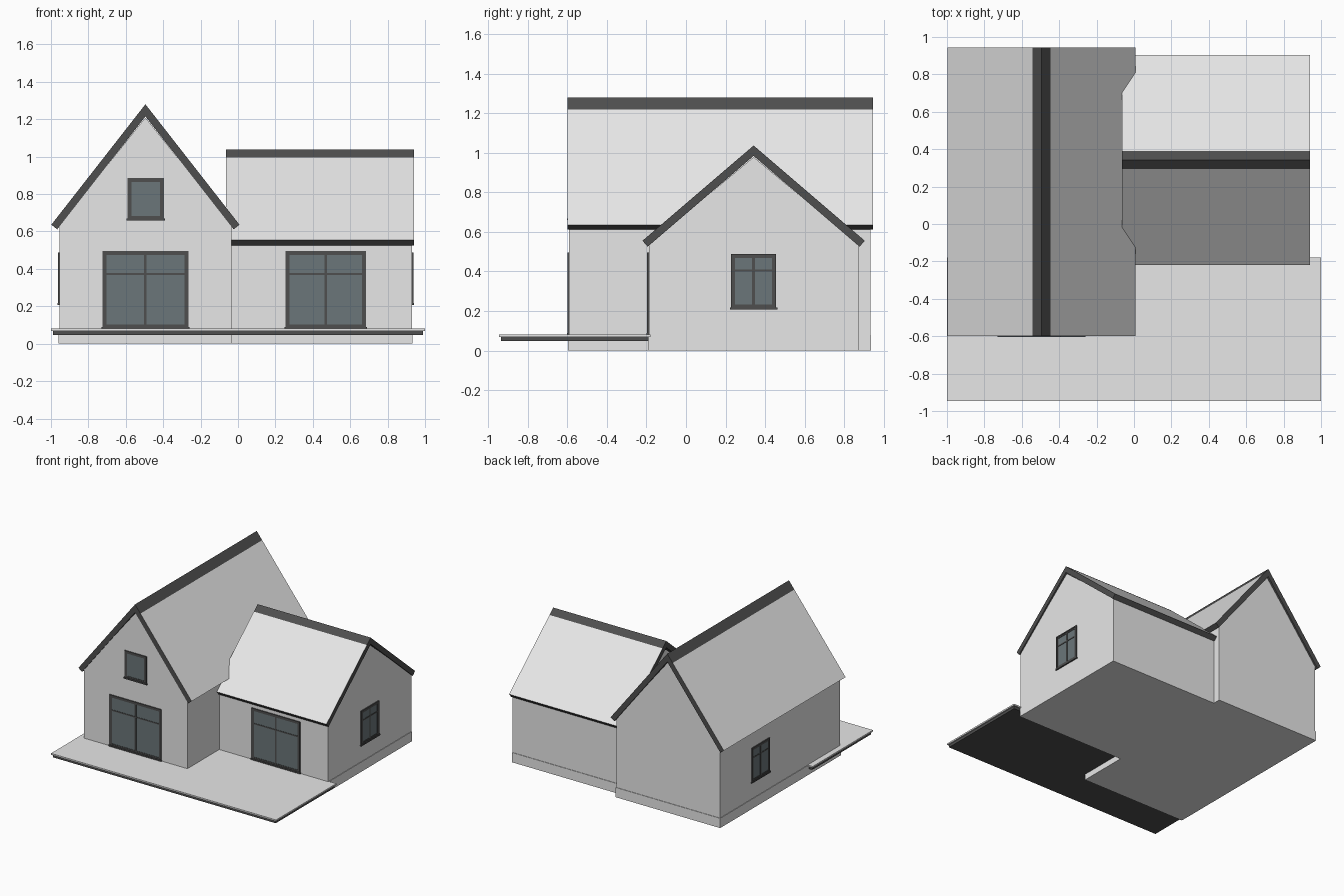
import bpy, bmesh, math
from mathutils import Matrix, Vector

if "Cube" in bpy.data.objects:
    bpy.data.objects.remove(bpy.data.objects["Cube"], do_unlink=True)


def material(name, r, g, b):
    m = bpy.data.materials.new(name)
    m.use_nodes = True
    m.diffuse_color = (r, g, b, 1)
    m.node_tree.nodes["Principled BSDF"].inputs["Base Color"].default_value = (r, g, b, 1)
    return m


PALE = material("pale grey", 0.8, 0.8, 0.8)
DARK = material("dark trim", 0.077, 0.077, 0.077)
GLASS = material("window glass", 0.147, 0.182, 0.193)


def finish(name, bm, mats):
    bmesh.ops.recalc_face_normals(bm, faces=bm.faces)
    mesh = bpy.data.meshes.new(name)
    bm.to_mesh(mesh)
    bm.free()
    for m in mats:
        mesh.materials.append(m)
    ob = bpy.data.objects.new(name, mesh)
    bpy.context.collection.objects.link(ob)
    return ob


def add_box(bm, lo, hi, mat=0):
    lo, hi = Vector(lo), Vector(hi)
    m = Matrix.Translation((lo + hi) / 2) @ Matrix.Diagonal((*(hi - lo), 1))
    verts = bmesh.ops.create_cube(bm, size=1, matrix=m)["verts"]
    for f in {f for v in verts for f in v.link_faces}:
        f.material_index = mat


def box(name, lo, hi, mat):
    bm = bmesh.new()
    add_box(bm, lo, hi)
    return finish(name, bm, [mat])


def prism(profile, axis, start, end):
    """Extrude a (across, height) profile along the ridge axis."""
    bm = bmesh.new()
    rings = []
    for d in (start, end):
        rings.append([bm.verts.new((u, d, z) if axis == "y" else (d, u, z)) for u, z in profile])
    n = len(profile)
    for i in range(n):
        j = (i + 1) % n
        bm.faces.new((rings[0][i], rings[0][j], rings[1][j], rings[1][i]))
    for r in rings:
        bm.faces.new(r)
    bmesh.ops.recalc_face_normals(bm, faces=bm.faces)
    return bm


def wing(name, axis, mid, half, walls, roof, apex, slope, reach):
    thick = 0.04
    cos = 1 / math.hypot(1, slope)
    sin = slope * cos
    inner = apex - thick / cos

    # Gabled walls, tucked just under the roof
    eave = inner - slope * half + 0.008
    top = inner - 0.006
    outline = [(mid - half, 0.03), (mid + half, 0.03), (mid + half, eave),
               (mid, top), (mid - half, eave)]
    finish(name + "_walls", prism(outline, axis, *walls), [PALE])

    # Plinth standing slightly proud of the walls
    p = 0.004
    u0, u1 = mid - half - p, mid + half + p
    d0, d1 = walls[0] - p, walls[1] + p
    if axis == "y":
        box(name + "_plinth", (u0, d0, 0), (u1, d1, 0.078), PALE)
    else:
        box(name + "_plinth", (d0, u0, 0), (d1, u1, 0.078), PALE)

    # Folded roof slab: pale slopes, dark ridge strip, edges and underside
    cap = 0.048
    tip = apex - slope * reach
    right = [(reach, tip), (cap, apex - slope * cap)]
    low = (reach - thick * sin, tip - thick * cos)
    shape = right + [(0, apex)] + [(-u, z) for u, z in reversed(right)]
    shape += [(-low[0], low[1]), (0, inner), low]
    bm = prism([(mid + u, z) for u, z in shape], axis, *roof)
    for f in bm.faces:
        sloped = f.normal.z > 0.3
        below_cap = f.calc_center_median().z < apex - slope * cap
        f.material_index = 0 if sloped and below_cap else 1
    finish(name + "_roof", bm, [PALE, DARK])


def frame(bm, w, z0, z1, t, depth):
    add_box(bm, (-w, -depth, z0), (-w + t, 0.01, z1))
    add_box(bm, (w - t, -depth, z0), (w, 0.01, z1))
    add_box(bm, (-w + t, -depth, z0), (w - t, 0.01, z0 + t))
    add_box(bm, (-w + t, -depth, z1 - t), (w - t, 0.01, z1))


def window(name, place, angle, width, z0, z1, transom=None):
    """Casing, sash, bars, pane and sill; faces -y before turning."""
    bm = bmesh.new()
    w, t = width / 2, 0.01
    frame(bm, w, z0, z1, t, 0.008)
    frame(bm, w - t, z0 + t, z1 - t, 0.011, 0.005)
    add_box(bm, (-w + t, -0.002, z0 + t), (w - t, 0.01, z1 - t), 1)
    if transom:
        add_box(bm, (-0.007, -0.005, z0 + t), (0.007, 0.01, z1 - t))
        add_box(bm, (-w + t, -0.0045, transom - 0.005), (w - t, 0.01, transom + 0.005))
    add_box(bm, (-w - 0.006, -0.011, z0 - 0.004), (w + 0.006, 0.01, z0 + 0.006))
    ob = finish(name, bm, [DARK, GLASS])
    ob.matrix_world = Matrix.Translation((*place, 0)) @ Matrix.Rotation(math.radians(angle), 4, "Z")


# Two wings
wing("tall_wing", "y", -0.495, 0.46, (-0.592, 0.932), (-0.6, 0.945), 1.28, 1.28, 0.503)
wing("low_wing", "x", 0.342, 0.53, (-0.035, 0.93), (-0.065, 0.94), 1.037, 0.857, 0.562)

# Glazed doors and windows
window("tall_wing_door", (-0.495, -0.592), 0, 0.46, 0.083, 0.495, 0.372)
window("low_wing_door", (0.47, -0.188), 0, 0.43, 0.083, 0.495, 0.372)
window("gable_window", (-0.493, -0.592), 0, 0.195, 0.663, 0.885)
window("low_wing_side_window", (0.93, 0.342), 90, 0.228, 0.212, 0.488, 0.405)
window("tall_wing_side_window", (-0.955, 0.42), -90, 0.228, 0.212, 0.488, 0.405)

# Terrace: pale paving on a dark base
box("terrace_paving", (-1, -0.945, 0.068), (1, -0.18, 0.08), PALE)
box("terrace_base", (-0.99, -0.935, 0.047), (0.99, -0.19, 0.068), DARK)
